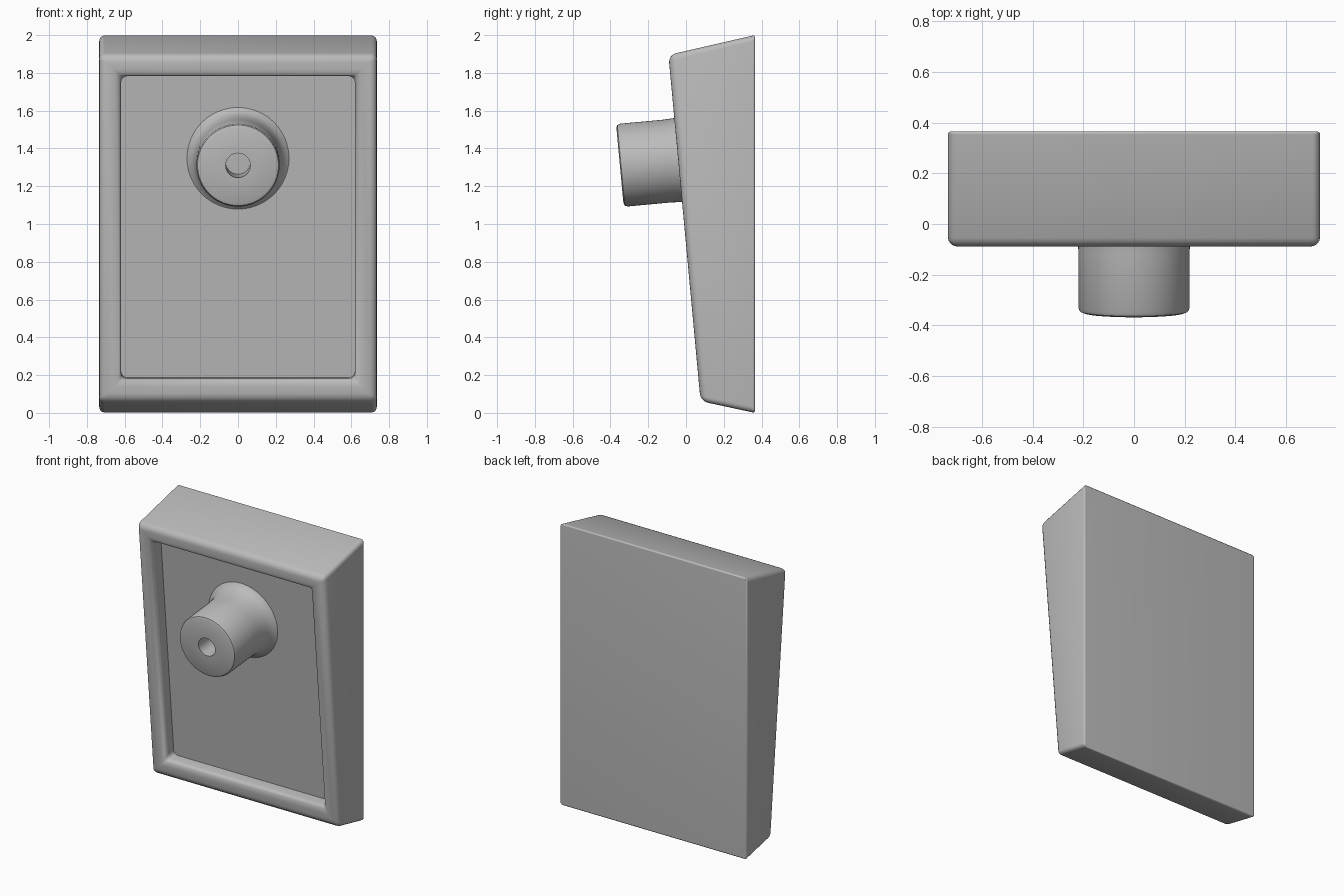
import bpy, bmesh, math
from mathutils import Vector, Matrix

if "Cube" in bpy.data.objects:
    bpy.data.objects.remove(bpy.data.objects["Cube"])

grey = bpy.data.materials.new("plain grey")
grey.use_nodes = True
grey.diffuse_color = (0.5, 0.5, 0.5, 1)
grey.node_tree.nodes["Principled BSDF"].inputs["Base Color"].default_value = (0.5, 0.5, 0.5, 1)


def make_object(name, bm):
    bmesh.ops.recalc_face_normals(bm, faces=bm.faces)
    mesh = bpy.data.meshes.new(name)
    bm.to_mesh(mesh)
    bm.free()
    mesh.materials.append(grey)
    obj = bpy.data.objects.new(name, mesh)
    bpy.context.collection.objects.link(obj)
    bpy.ops.object.select_all(action='DESELECT')
    obj.select_set(True)
    bpy.context.view_layer.objects.active = obj
    return obj


# Sloping front plane of the body
HALF_WIDTH, BACK, DEPTH = 0.735, 0.365, 0.1
low = Vector((0, 0.077, 0.062))
high = Vector((0, -0.093, 1.895))
up = (high - low).normalized()
outward = Vector((0, -up.z, up.y))

# Wedge body, extruded sideways from its side profile
bm = bmesh.new()
profile = [(BACK, 0), (low.y, low.z), (high.y, high.z), (BACK, 2)]
side = bm.faces.new([bm.verts.new((-HALF_WIDTH, y, z)) for y, z in profile])
ext = bmesh.ops.extrude_face_region(bm, geom=[side])
bmesh.ops.translate(bm, vec=(2 * HALF_WIDTH, 0, 0),
                    verts=[g for g in ext["geom"] if isinstance(g, bmesh.types.BMVert)])
bmesh.ops.recalc_face_normals(bm, faces=bm.faces)

# Edge rounding: broad at the front, narrow at the back
weight = bm.edges.layers.float.new("bevel_weight_edge")
front = max(bm.faces, key=lambda f: f.normal.dot(outward))
back = max(bm.faces, key=lambda f: f.normal.y)
for e in bm.edges:
    e[weight] = 1.0 if e in front.edges else 0.3 if e in back.edges else 0.75

# Recessed panel in the front
bmesh.ops.inset_region(bm, faces=[front], thickness=0.165)
for e in front.edges:
    for f in e.link_faces:
        for other in f.edges:
            if f is not front and other not in front.edges and not any(
                    v in front.verts for v in other.verts):
                other[weight] = 1.0
rim = list(front.edges)
for v in front.verts:
    for e in v.link_edges:
        if e not in rim:
            e[weight] = 0
floor = bmesh.ops.extrude_discrete_faces(bm, faces=[front])["faces"][0]
bmesh.ops.translate(bm, vec=-outward * DEPTH, verts=floor.verts)
for e in floor.edges:
    e[weight] = 0
for v in floor.verts:
    for e in v.link_edges:
        if e not in list(floor.edges):
            e[weight] = 0.75
            for end in e.verts:
                if end is not v:
                    for r in end.link_edges:
                        if all(abs((w.co - low).dot(outward)) < 0.001 and
                               abs(w.co.x) < 0.6 for w in r.verts):
                            r[weight] = 0.5
body = make_object("body", bm)
bevel = body.modifiers.new("rounding", 'BEVEL')
bevel.width = 0.04
bevel.segments = 4
bevel.limit_method = 'WEIGHT'
bpy.ops.object.modifier_apply(modifier="rounding")
bpy.ops.object.shade_smooth_by_angle(angle=math.radians(35))

# Round knob with a centre hole and a flared foot, turned about its axis
face_centre = Vector((0, -0.35, 1.31))
height = (face_centre - low).dot(outward) + DEPTH
outline = [(0, height - 0.2), (0.065, height - 0.2), (0.065, height), (0.2, height),
           (0.214, height - 0.006), (0.22, height - 0.02), (0.22, 0.16), (0.223, 0.1),
           (0.232, 0.05), (0.247, 0.018), (0.27, 0)]
bm = bmesh.new()
points = [bm.verts.new((r, 0, h)) for r, h in outline]
edges = [bm.edges.new(pair) for pair in zip(points, points[1:])]
bmesh.ops.spin(bm, geom=points + edges, cent=(0, 0, 0), axis=(0, 0, 1),
               angle=math.tau, steps=64)
bmesh.ops.remove_doubles(bm, verts=bm.verts, dist=0.0005)
base = face_centre - outward * height
turn = outward.to_track_quat('Z', 'Y').to_matrix().to_4x4()
bm.transform(Matrix.Translation(base) @ turn)
knob = make_object("knob", bm)
bpy.ops.object.shade_smooth_by_angle(angle=math.radians(35))
